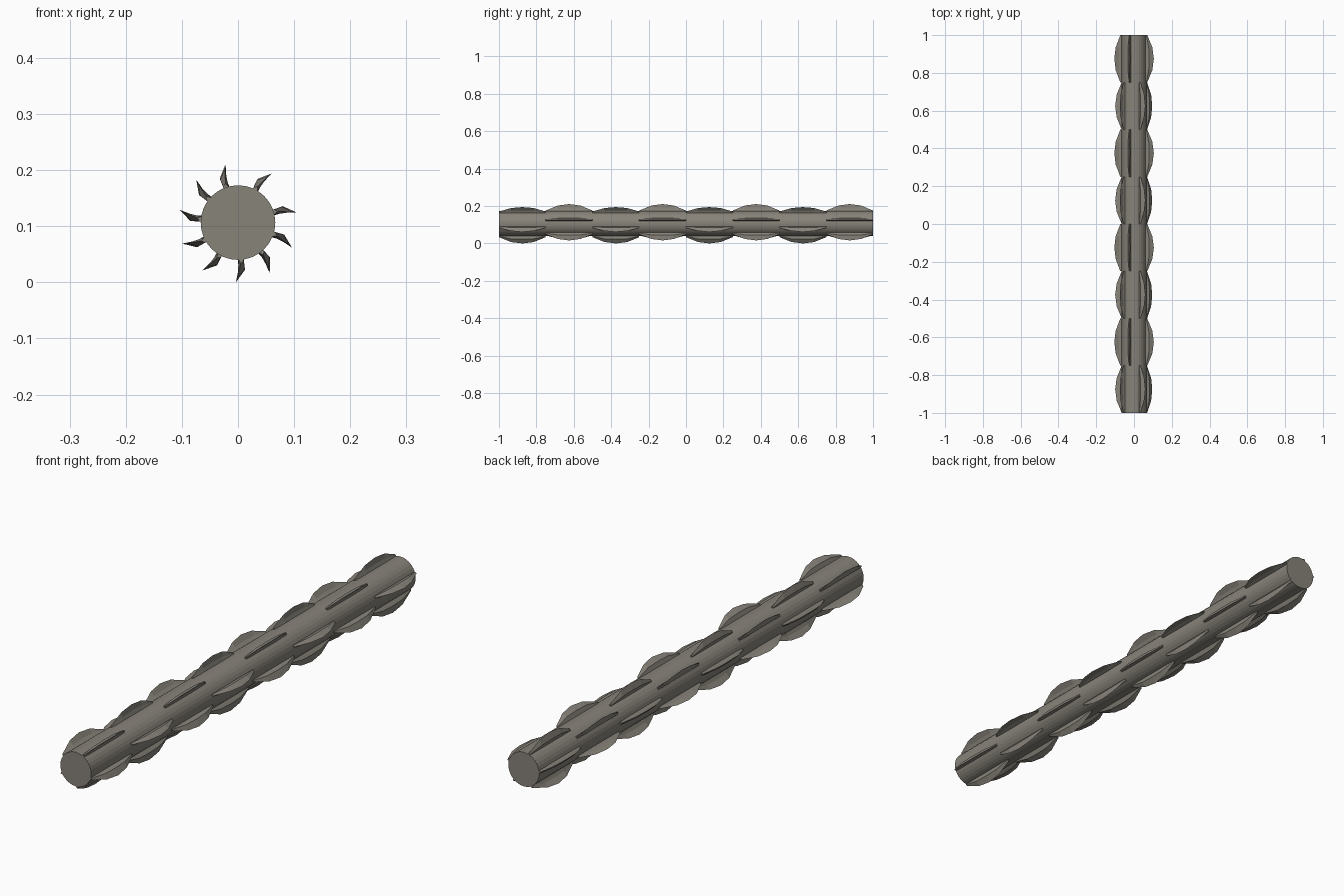
import bpy, bmesh, math

if "Cube" in bpy.data.objects:
    bpy.data.objects.remove(bpy.data.objects["Cube"])

CZ, R = 0.1065, 0.0665      # axis height and drum radius
SEG = 0.25                  # length of one blade row

mat = bpy.data.materials.new("warm grey metal")
mat.diffuse_color = (0.245, 0.228, 0.195, 1)
mat.use_nodes = True
mat.node_tree.nodes["Principled BSDF"].inputs["Base Color"].default_value = mat.diffuse_color


def finish(bm, name):
    bmesh.ops.recalc_face_normals(bm, faces=bm.faces)
    me = bpy.data.meshes.new(name)
    bm.to_mesh(me)
    bm.free()
    me.materials.append(mat)
    ob = bpy.data.objects.new(name, me)
    bpy.context.collection.objects.link(ob)
    return ob


def ring(bm, pts, y):
    return [bm.verts.new((r * math.cos(math.radians(a)), y,
                          CZ + r * math.sin(math.radians(a)))) for r, a in pts]


def loft(bm, rings):
    for a, b in zip(rings, rings[1:]):
        n = len(a)
        for i in range(n):
            bm.faces.new((a[i], a[(i + 1) % n], b[(i + 1) % n], b[i]))
    bm.faces.new(rings[0])
    bm.faces.new(rings[-1][::-1])


# Drum
bm = bmesh.new()
circle = [(R, i * 360 / 32) for i in range(32)]
loft(bm, [ring(bm, circle, -1), ring(bm, circle, 1)])
finish(bm, "drum")

# Blade stations: offset along the drum, bend radius, tip radius, tip angle
STATIONS = [(-0.125, 0.069, 0.073, 6), (-0.06, 0.083, 0.099, 1.5),
            (0, 0.085, 0.1065, 0), (0.06, 0.083, 0.099, 1.5),
            (0.125, 0.069, 0.073, 6)]


def blade(bm, angle, yc):
    rings = []
    for dy, bend, tip, da in STATIONS:
        pts = [(R - 0.006, angle + 1), (bend - 0.003, angle + 3),
               (tip, angle + da), (bend, angle + 10.5), (R - 0.006, angle + 11)]
        rings.append(ring(bm, pts, yc + dy))
    loft(bm, rings)


# Two alternating rows of five hooked blades (tip angles)
ROWS = [(134.3, 200.6, 268, 335, 55.5), (102, 167.6, 233.3, 302, 9.6)]
for k in range(8):
    bm = bmesh.new()
    for a in ROWS[k % 2]:
        blade(bm, a, -1 + SEG * (k + 0.5))
    finish(bm, f"blade_row_{k + 1}")
